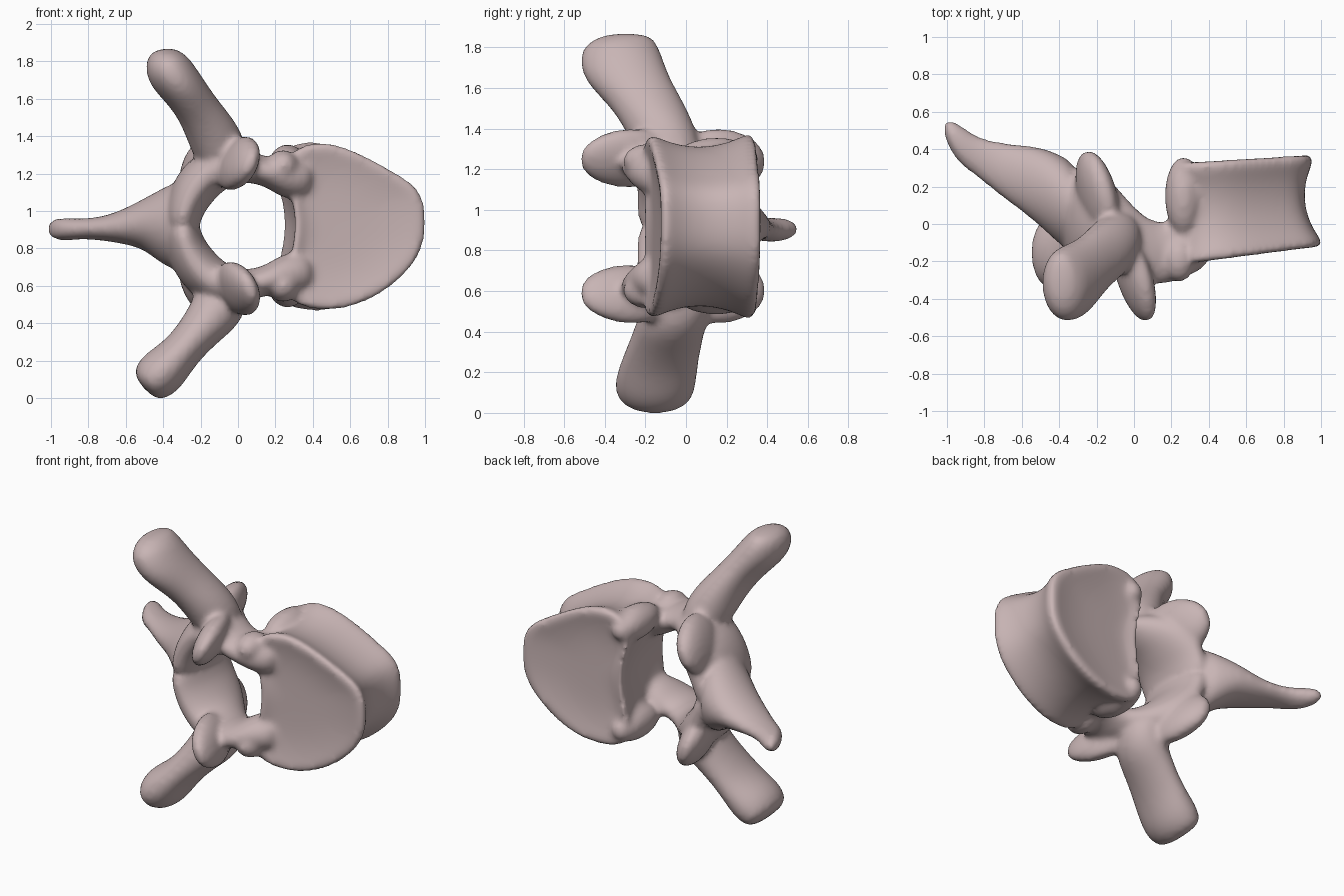
import bpy, bmesh, math
from mathutils import Matrix, Vector

cube = bpy.data.objects.get("Cube")
if cube:
    bpy.data.objects.remove(cube, do_unlink=True)

MID = 0.92            # height of the mirror plane
bm = bmesh.new()


def skin(rings):
    """Bridge closed rings of points and cap both ends."""
    vs = [[bm.verts.new(p) for p in ring] for ring in rings]
    n = len(vs[0])
    for a, b in zip(vs, vs[1:]):
        for i in range(n):
            j = (i + 1) % n
            bm.faces.new((a[i], a[j], b[j], b[i]))
    bm.faces.new(vs[0][::-1])
    bm.faces.new(vs[-1])


def limb(sections, n=12):
    """Loft ellipses along a path; section = x, z, y, half width, half depth in y."""
    rings = []
    for i, (x, z, y, rw, ry) in enumerate(sections):
        a, b = sections[max(i - 1, 0)], sections[min(i + 1, len(sections) - 1)]
        d = Vector((b[0] - a[0], b[1] - a[1])).normalized()
        ring = []
        for k in range(n):
            t = 2 * math.pi * k / n
            w, h = 1.05 * rw * math.cos(t), 1.05 * ry * math.sin(t)
            ring.append((x - d.y * w, y + h, z + d.x * w))
        rings.append(ring)
    skin(rings)


def knob(center, radii, turn=0.0, tilt=0.0):
    """Ellipsoid tilted sideways, then turned about the vertical axis."""
    m = (Matrix.Translation(center) @ Matrix.Rotation(turn, 4, 'Z')
         @ Matrix.Rotation(tilt, 4, 'Y') @ Matrix.Diagonal((*radii, 1)))
    bmesh.ops.create_icosphere(bm, subdivisions=2, radius=1.03, matrix=m)


# Main body: heart-like outline, waisted wall, hollowed ends with raised rims
outline = [(.32, .92), (.29, 1.08), (.25, 1.20), (.27, 1.31), (.40, 1.375), (.55, 1.355),
           (.71, 1.28), (.87, 1.19), (.99, 1.11), (1.01, .95), (.995, .79), (.90, .66),
           (.76, .55), (.61, .485), (.47, .465), (.32, .49), (.25, .57), (.28, .73)]
profile = [(.07, .30), (.06, .60), (.025, .85), (0, .95), (.03, 1.015), (.10, .99),
           (.25, .91), (.50, .865), (.75, .92), (.90, 1.01), (.97, 1.02),
           (1.0, .96), (.975, .85), (.94, .60), (.93, .30)]
rings = []
for u, s in profile:
    ring = []
    for ox, oz in outline:
        x = .50 + (ox - .50) * s - .06 * u
        z = MID + (oz - MID) * s
        front = -.22 + .13 * (x - .27)
        back = .33 + .06 * (x - .20)
        ring.append((x, front + u * (back - front), z))
    rings.append(ring)
skin(rings)

# Paired parts on both sides of the mirror plane
for s in (1, -1):
    # pedicle and lamina around the central opening
    limb([(x, MID + s * dz, y, rw, ry) for x, dz, y, rw, ry in [
        (.42, .24, -.10, .10, .12), (.28, .255, -.12, .12, .16), (.19, .28, -.15, .085, .165),
        (.12, .30, -.16, .075, .165), (.02, .325, -.12, .09, .18), (-.12, .315, -.01, .125, .24),
        (-.23, .215, .03, .125, .27), (-.295, .08, .03, .10, .27), (-.305, -.05, .03, .09, .26)]])
    # upper and lower joint processes
    knob((0, -.275, MID + s * .335), (.085, .27, .16), .30, s * .40)
    knob((-.195, .15, MID + s * .31), (.095, .26, .185), .25, s * .35)
    # rib facets at the body corners
    knob((.24, -.19, MID + s * .32), (.09, .125, .09))
    knob((.265, .15, MID + s * .33), (.105, .22, .11))

# Side processes
limb([(-.05, 1.20, -.06, .12, .15), (-.11, 1.37, -.11, .15, .17), (-.20, 1.52, -.19, .115, .18),
      (-.28, 1.64, -.29, .115, .21), (-.365, 1.74, -.32, .13, .205), (-.395, 1.81, -.32, .11, .18),
      (-.40, 1.87, -.29, .06, .11)])
limb([(-.05, .64, -.02, .12, .15), (-.10, .48, -.06, .15, .17), (-.19, .38, -.09, .115, .175),
      (-.30, .25, -.13, .10, .19), (-.39, .155, -.15, .13, .20), (-.455, .095, -.155, .125, .19),
      (-.505, .05, -.15, .085, .15)])

# Long rear process, tapering to a blunt tip
limb([(-.28, MID, .05, .25, .24), (-.38, MID, .12, .22, .245), (-.50, MID + .01, .20, .135, .21),
      (-.60, .915, .245, .095, .175), (-.72, .905, .295, .062, .14), (-.85, .905, .365, .052, .10),
      (-.95, .90, .44, .065, .11), (-1.02, .91, .515, .04, .045)])

bmesh.ops.recalc_face_normals(bm, faces=bm.faces)
mesh = bpy.data.meshes.new("vertebra")
bm.to_mesh(mesh)
bm.free()
bone = bpy.data.objects.new("vertebra", mesh)
bpy.context.collection.objects.link(bone)
bpy.context.view_layer.objects.active = bone
bone.select_set(True)

# Round the parts, fuse them into one skin and soften the joins
sub = bone.modifiers.new("Round", 'SUBSURF')
sub.levels = sub.render_levels = 2
fuse = bone.modifiers.new("Fuse", 'REMESH')
fuse.mode = 'VOXEL'
fuse.voxel_size = 0.018
soft = bone.modifiers.new("Soften", 'SMOOTH')
soft.factor = 0.5
soft.iterations = 7
for name in ("Round", "Fuse", "Soften"):
    bpy.ops.object.modifier_apply(modifier=name)

# Pale pinkish bone colour
bone_mat = bpy.data.materials.new("pale_bone")
bone_mat.use_nodes = True
colour = (0.58, 0.46, 0.46, 1)
bone_mat.diffuse_color = colour
bone_mat.node_tree.nodes["Principled BSDF"].inputs["Base Color"].default_value = colour
bone.data.materials.clear()
bone.data.materials.append(bone_mat)
bpy.ops.object.shade_smooth_by_angle(angle=math.radians(50))
